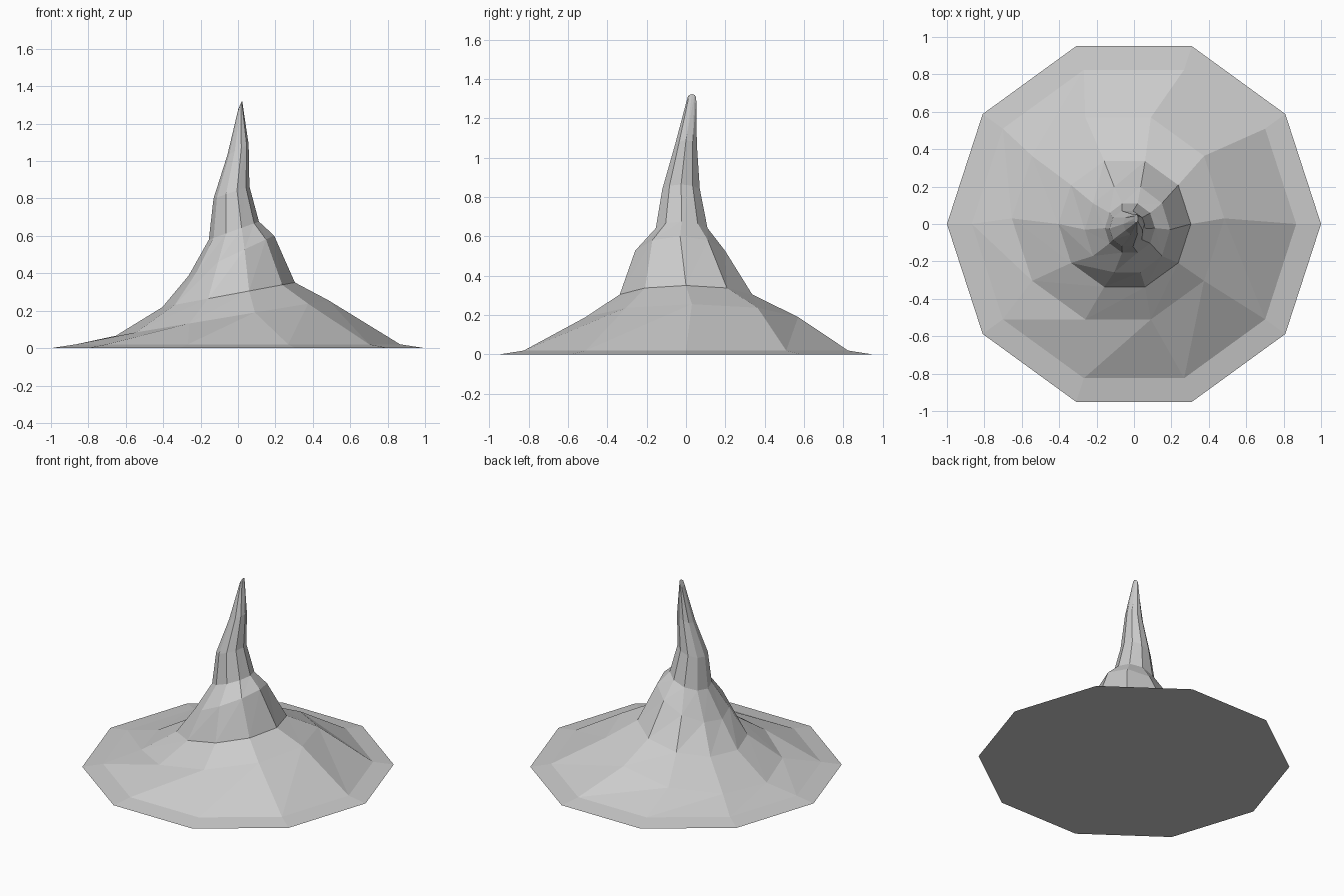
import bpy, bmesh
from math import cos, sin, tau

if "Cube" in bpy.data.objects:
    bpy.data.objects.remove(bpy.data.objects["Cube"])

SIDES = 10

# Hat rings: centre x, centre y, centre z, radius x, radius y, slope of z along x
RINGS = [
    (0.0, 0.0, 0.0, 1.0, 1.0, 0.0),             # brim edge
    (0.0, 0.0, 0.02, 0.867, 0.867, 0.0),        # brim inner edge
    (-0.085, 0.03, 0.161, 0.568, 0.568, 0.167), # lower slope
    (-0.05, 0.0, 0.285, 0.354, 0.354, 0.186),   # crown foot
    (-0.035, -0.03, 0.495, 0.228, 0.24, 0.467), # crown bulge
    (-0.022, -0.022, 0.628, 0.134, 0.138, 0.36),# crease
    (-0.035, -0.025, 0.832, 0.096, 0.1, 0.34),  # spire
    (0.0, 0.0, 1.06, 0.057, 0.058, 0.5),        # upper spire
    (0.012, 0.03, 1.302, 0.01, 0.023, 2.2),     # leaning tip
]

bm = bmesh.new()
rings = []
for cx, cy, cz, rx, ry, slope in RINGS:
    ring = []
    for i in range(SIDES):
        a = tau * i / SIDES
        dx = rx * cos(a)
        ring.append(bm.verts.new((cx + dx, cy + ry * sin(a), cz + slope * dx)))
    rings.append(ring)

# Flat triangles between successive rings
for low, high in zip(rings, rings[1:]):
    for i in range(SIDES):
        j = (i + 1) % SIDES
        bm.faces.new((low[i], low[j], high[j]))
        bm.faces.new((low[i], high[j], high[i]))

# Closed underside and tip
bm.faces.new(rings[0][::-1])
bm.faces.new(rings[-1])
bmesh.ops.recalc_face_normals(bm, faces=bm.faces)

mesh = bpy.data.meshes.new("pointed_hat")
bm.to_mesh(mesh)
bm.free()
hat = bpy.data.objects.new("pointed_hat", mesh)
bpy.context.collection.objects.link(hat)
